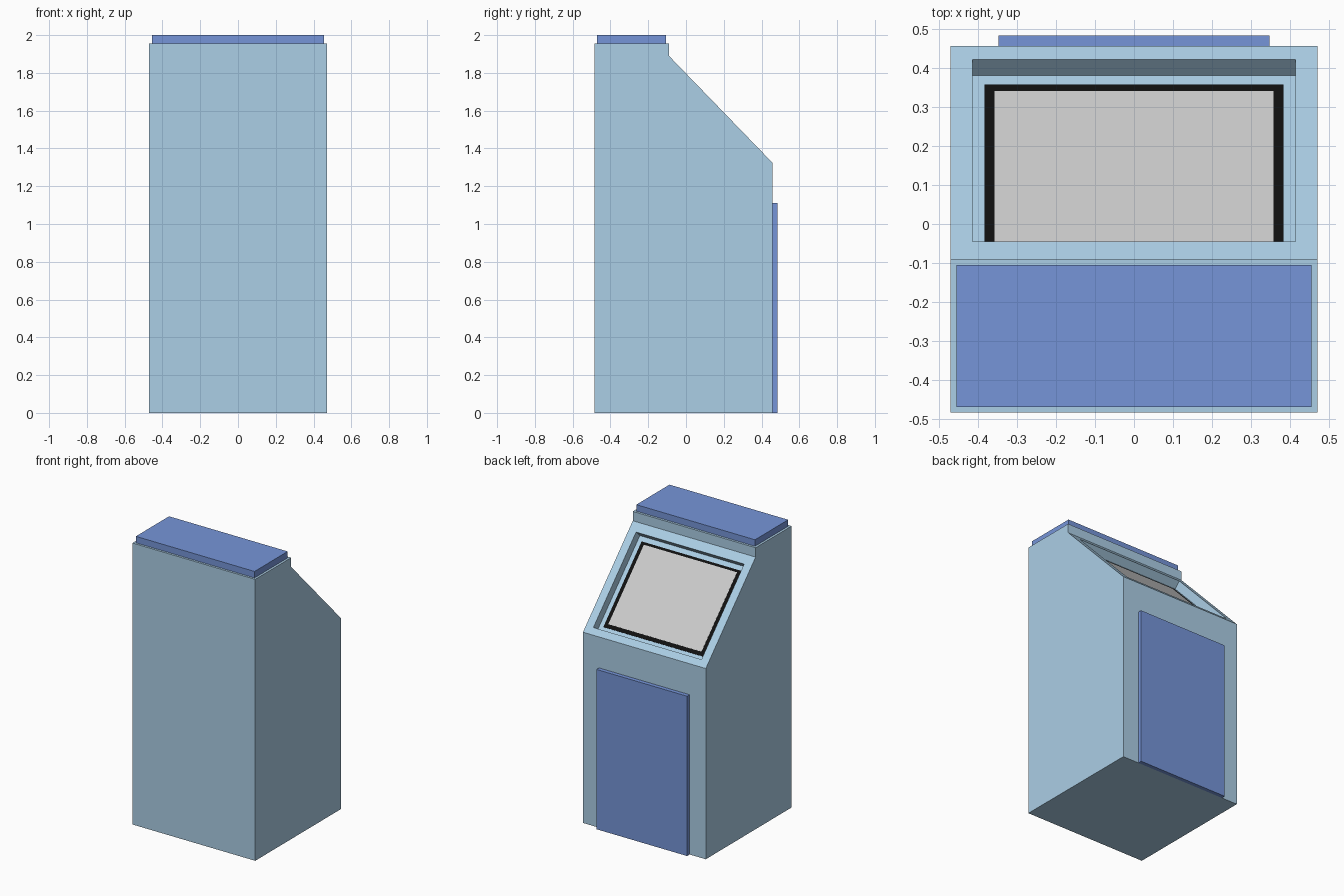
import bpy, bmesh
from mathutils import Vector, Matrix

if "Cube" in bpy.data.objects:
    bpy.data.objects.remove(bpy.data.objects["Cube"])


def material(name, rgb):
    m = bpy.data.materials.new(name)
    m.diffuse_color = (*rgb, 1)
    m.use_nodes = True
    m.node_tree.nodes["Principled BSDF"].inputs["Base Color"].default_value = m.diffuse_color
    return m


def make_object(name, bm, mat=None):
    bmesh.ops.recalc_face_normals(bm, faces=bm.faces)
    me = bpy.data.meshes.new(name)
    bm.to_mesh(me)
    bm.free()
    ob = bpy.data.objects.new(name, me)
    bpy.context.collection.objects.link(ob)
    if mat:
        me.materials.append(mat)
    return ob


def box(name, lo, hi, mat=None, frame=Matrix.Identity(4)):
    lo, hi = Vector(lo), Vector(hi)
    bm = bmesh.new()
    bmesh.ops.create_cube(bm, size=1, matrix=frame @ Matrix.Translation((lo + hi) / 2)
                          @ Matrix.Diagonal((*(hi - lo), 1)))
    return make_object(name, bm, mat)


pale_blue = material("pale_blue", (0.41, 0.62, 0.79))
blue = material("blue", (0.18, 0.30, 0.69))
black = material("black", (0.005, 0.005, 0.005))

# Sloped panel frame: local y runs down the slope, local z points outward
HALF = 0.472
top, low = Vector((0, -0.09, 1.89)), Vector((0, 0.457, 1.325))
down = (low - top).normalized()
side = Vector((1, 0, 0))
normal = Vector((0, -down.z, down.y))
slope = Matrix.Translation(top) @ Matrix((-side, down, normal)).transposed().to_4x4()

# Cabinet body: side profile extruded across the width
profile = [(-0.485, 0), (0.457, 0), low.yz, top.yz, (-0.09, 1.955), (-0.485, 1.955)]
bm = bmesh.new()
face = bm.faces.new([bm.verts.new((-HALF, y, z)) for y, z in profile])
ext = bmesh.ops.extrude_face_region(bm, geom=[face])
bmesh.ops.translate(bm, vec=(2 * HALF, 0, 0),
                    verts=[g for g in ext["geom"] if isinstance(g, bmesh.types.BMVert)])
bmesh.ops.recalc_face_normals(bm, faces=bm.faces)

# Screen recess sunk into the slope
panel = max(bm.faces, key=lambda f: f.normal.dot(normal))
bmesh.ops.inset_individual(bm, faces=[panel], thickness=0.08)
bmesh.ops.translate(bm, vec=down * 0.008, verts=panel.verts)
sunk = bmesh.ops.extrude_discrete_faces(bm, faces=[panel])["faces"][0]
bmesh.ops.translate(bm, vec=normal * -0.058, verts=sunk.verts)
make_object("cabinet_body", bm, pale_blue)

# Screen and its black surround
box("screen_surround", (-0.384, 0.098, -0.058), (0.384, 0.702, -0.055), black, slope)
box("screen", (-0.358, 0.115, -0.056), (0.358, 0.676, -0.054), None, slope)

# Top cap and door
box("top_cap", (-0.456, -0.47, 1.955), (0.456, -0.106, 2), blue)
box("door", (-0.348, 0.457, 0), (0.348, 0.485, 1.11), blue)
